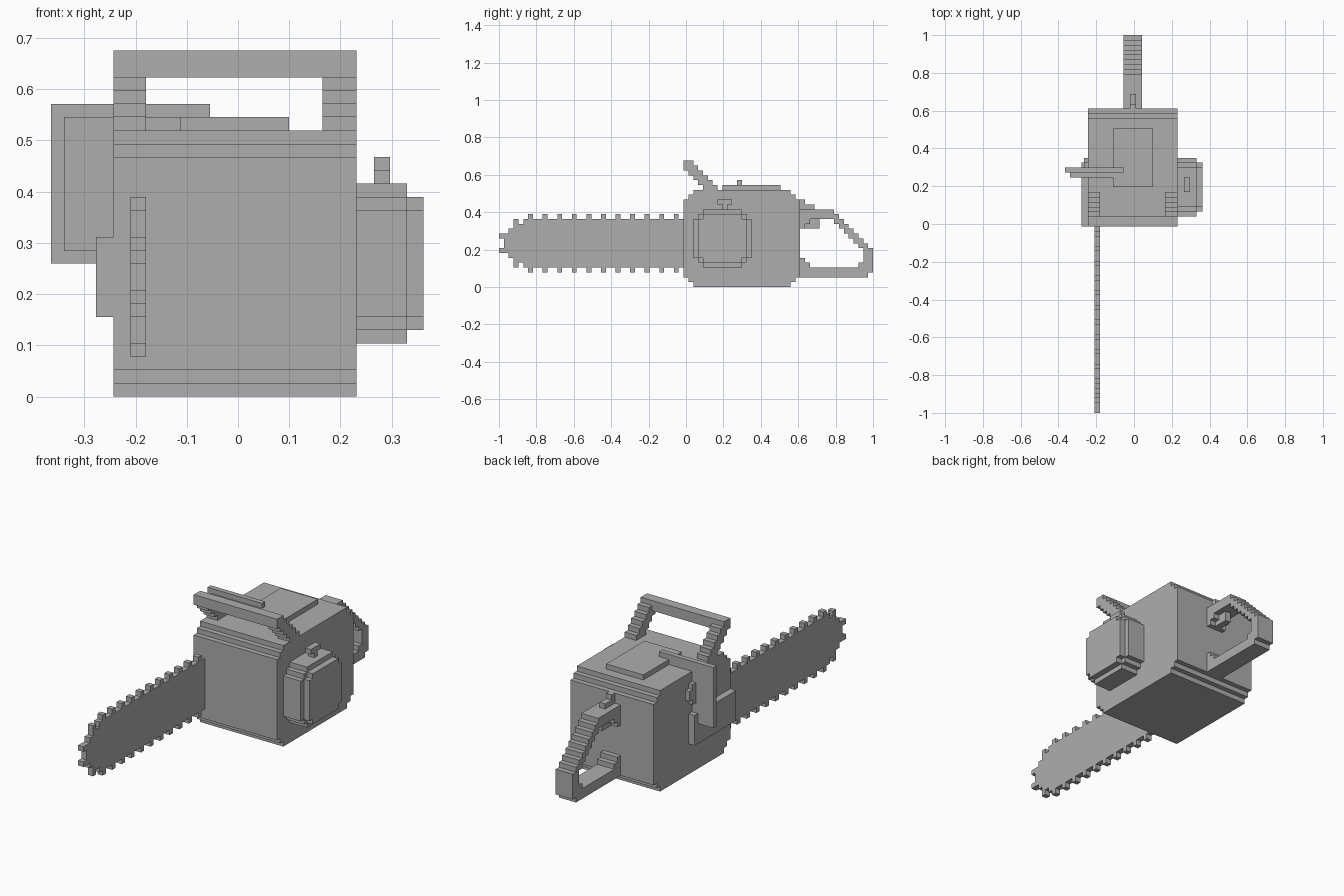
import bpy, bmesh

if "Cube" in bpy.data.objects:
    bpy.data.objects.remove(bpy.data.objects["Cube"])

U = 2 / 77          # size of one block in y and z
grey = bpy.data.materials.new("plain grey")
grey.diffuse_color = (0.42, 0.42, 0.42, 1)
grey.use_nodes = True
grey.node_tree.nodes["Principled BSDF"].inputs["Base Color"].default_value = grey.diffuse_color


def layer(name, x0, x1, rows):
    """Stepped silhouette from rows (z0, z1, y0, y1) in blocks, extruded from x0 to x1."""
    cells = {(y, z) for z0, z1, y0, y1 in rows
             for z in range(z0, z1) for y in range(y0, y1)}
    bm = bmesh.new()
    cache = {}

    def v(x, y, z):
        if (x, y, z) not in cache:
            cache[x, y, z] = bm.verts.new((x, y * U - 1, z * U))
        return cache[x, y, z]

    for y, z in sorted(cells):
        ring = [(y, z), (y + 1, z), (y + 1, z + 1), (y, z + 1)]
        bm.faces.new([v(x1, *p) for p in ring])
        bm.faces.new([v(x0, *p) for p in reversed(ring)])
        steps = [(0, -1), (1, 0), (0, 1), (-1, 0)]
        for i, (dy, dz) in enumerate(steps):
            if (y + dy, z + dz) not in cells:
                a, b = ring[i], ring[(i + 1) % 4]
                bm.faces.new([v(x0, *a), v(x0, *b), v(x1, *b), v(x1, *a)])
    bmesh.ops.recalc_face_normals(bm, faces=bm.faces)
    bmesh.ops.dissolve_limit(bm, angle_limit=0.01, verts=bm.verts, edges=bm.edges)
    me = bpy.data.meshes.new(name)
    bm.to_mesh(me)
    bm.free()
    me.materials.append(grey)
    ob = bpy.data.objects.new(name, me)
    bpy.context.collection.objects.link(ob)
    return ob


# Motor housing with stepped edges and a raised lid
layer("motor_housing", -0.243, 0.231, [
    (0, 1, 40, 60), (1, 2, 39, 61), (2, 18, 38, 62), (18, 19, 39, 61), (19, 20, 40, 60)])
layer("housing_lid", -0.112, 0.1, [(20, 21, 46, 58)])

# Guide bar with rounded tip and chain teeth along both edges
bar = [(4, 14, 5, 38)]
starts = {4: 5, 5: 3, 6: 2, 7: 0, 8: 1, 9: 1, 10: 0, 11: 2, 12: 3, 13: 5}
bar += [(z, z + 1, y, 6) for z, y in starts.items()]
bar += [(z, z + 1, 3, 4) for z in (4, 13)]
bar += [(z, z + 1, y, y + 1) for y in range(6, 38, 3) for z in (3, 14)]
layer("guide_bar", -0.21, -0.18, bar)

# Front carrying handle: cross bar on two slanted posts
layer("front_handle_bar", -0.243, 0.231, [(24, 26, 38, 40)])
post = [(z, z + 1, 62 - z, 65 - z) for z in range(20, 24)] + [(24, 25, 40, 41)]
layer("left_handle_post", -0.243, -0.18, post)
layer("right_handle_post", 0.165, 0.231, post)

# Rear grip: top bar, slanted back and bottom bar
grip = [(14, 16, 62, 69), (14, 15, 69, 70), (2, 3, 62, 76), (3, 4, 62, 77),
        (4, 5, 62, 64), (5, 6, 62, 63), (4, 5, 74, 77), (5, 8, 75, 77),
        (13, 14, 62, 64), (12, 13, 62, 63)]
grip += [(z, z + 1, 82 - z, 84 - z) for z in range(8, 14)]
layer("rear_grip", -0.055, 0.042, grip)
layer("trigger", -0.022, 0.01, [(12, 14, 62, 66)])
layer("safety_lever", -0.022, 0.01, [(16, 17, 62, 65), (17, 18, 62, 63)])

# Side tank in two stepped layers with a T-shaped cap
layer("tank_base", 0.231, 0.33, [
    (4, 5, 42, 50), (5, 6, 41, 51), (6, 14, 40, 52), (14, 15, 41, 51), (15, 16, 42, 50)])
layer("tank_face", 0.33, 0.362, [(5, 6, 42, 50), (6, 14, 41, 51), (14, 15, 42, 50)])
layer("tank_cap", 0.265, 0.297, [(16, 17, 46, 47), (17, 18, 45, 48)])

# Left hand guard: thin plate beside the housing with an arm over the top
layer("guard_plate", -0.365, -0.243, [(10, 22, 49, 50)])
layer("guard_arm", -0.243, -0.055, [(21, 22, 49, 50)])
layer("guard_plate_front", -0.34, -0.243, [(11, 21, 48, 49)])
layer("guard_arm_front", -0.243, -0.112, [(20, 21, 48, 50)])

# Bar clamp and bolt on the left side
layer("bar_clamp", -0.277, -0.243, [(6, 12, 38, 51)])
layer("side_bolt", -0.265, -0.243, [(14, 18, 50, 51), (15, 17, 49, 52)])
